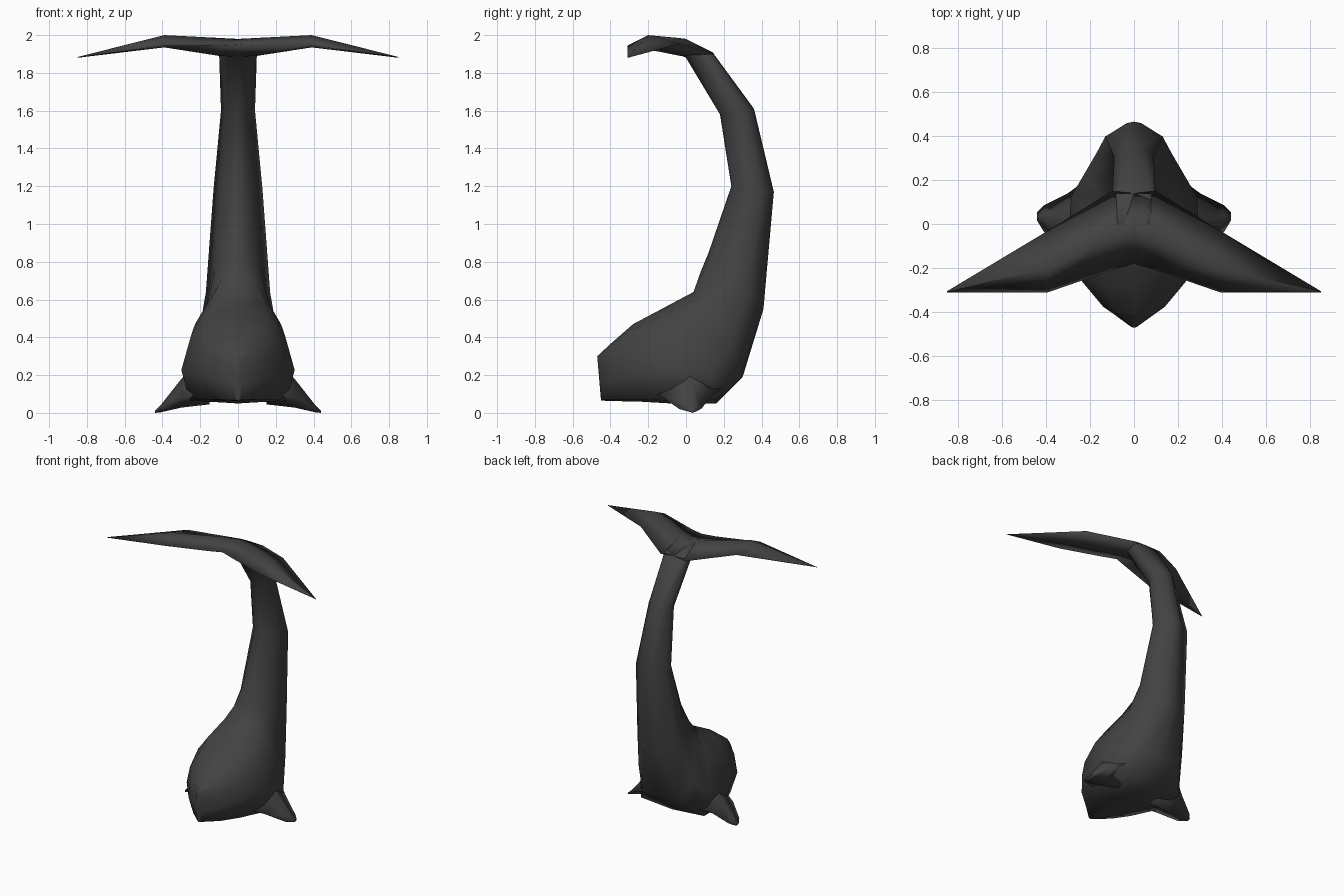
import bpy
import bmesh
import math

cube = bpy.data.objects.get("Cube")
if cube:
    bpy.data.objects.remove(cube)

COLOUR = (0.055, 0.055, 0.055, 1)
skin = bpy.data.materials.new("charcoal skin")
skin.use_nodes = True
skin.diffuse_color = COLOUR
skin.node_tree.nodes["Principled BSDF"].inputs["Base Color"].default_value = COLOUR


def loft(name, rings, angle):
    """Skin a list of equal-length point rings and cap both ends."""
    bm = bmesh.new()
    loops = [[bm.verts.new(p) for p in ring] for ring in rings]
    for a, b in zip(loops, loops[1:]):
        for i in range(len(a)):
            j = (i + 1) % len(a)
            bm.faces.new((a[i], a[j], b[j], b[i]))
    bm.faces.new(loops[0])
    bm.faces.new(loops[-1])
    bmesh.ops.remove_doubles(bm, verts=bm.verts, dist=0.0005)
    bmesh.ops.recalc_face_normals(bm, faces=bm.faces)
    mesh = bpy.data.meshes.new(name)
    bm.to_mesh(mesh)
    bm.free()
    mesh.materials.append(skin)
    obj = bpy.data.objects.new(name, mesh)
    bpy.context.collection.objects.link(obj)
    bpy.ops.object.select_all(action='DESELECT')
    obj.select_set(True)
    bpy.context.view_layer.objects.active = obj
    bpy.ops.object.shade_smooth_by_angle(angle=math.radians(angle))
    return obj


def body_ring(front, back, width, shoulder, side, belly):
    """Mirrored cross-section between a front point and a back point (y, z)."""
    upper = 0.5 + 0.6 * shoulder
    half = [(0, 0), (shoulder, 0.07), (upper, 0.29), (1, side), (belly, 0.97), (0, 1)]
    full = half + [(-x, t) for x, t in reversed(half[1:-1])]
    return [(x * width,
             front[0] + (back[0] - front[0]) * t,
             front[1] + (back[1] - front[1]) * t) for x, t in full]


# Body from the blunt nose, round the belly and up the curled tail:
# front point, back point, half width, shoulder, widest position, belly width
body = [
    ((-0.47, 0.30), (-0.45, 0.065), 0.02, 0.6, 0.6, 0.8),
    ((-0.40, 0.365), (-0.36, 0.062), 0.14, 0.6, 0.6, 0.8),
    ((-0.28, 0.47), (-0.25, 0.06), 0.235, 0.6, 0.6, 0.8),
    ((-0.12, 0.555), (-0.08, 0.05), 0.30, 0.55, 0.65, 0.85),
    ((0.04, 0.64), (0.16, 0.05), 0.285, 0.5, 0.72, 0.9),
    ((0.075, 0.74), (0.30, 0.19), 0.22, 0.4, 0.72, 0.7),
    ((0.12, 0.85), (0.41, 0.55), 0.17, 0.35, 0.70, 0.35),
    ((0.24, 1.20), (0.465, 1.17), 0.13, 0.35, 0.70, 0.25),
    ((0.18, 1.58), (0.36, 1.61), 0.09, 0.35, 0.70, 0.35),
    ((0.0, 1.88), (0.14, 1.91), 0.10, 0.45, 0.75, 0.8),
    ((-0.06, 1.91), (0.0, 1.975), 0.09, 0.6, 0.75, 0.8),
]
loft("body_and_tail", [body_ring(*r) for r in body], 80)


# Fluke sections along x: front, top, back and bottom points (y, z)
fluke = [
    (0.0, (-0.18, 1.95), (0.0, 1.98), (0.14, 1.91), (0.0, 1.885)),
    (0.10, (-0.21, 1.945), (-0.04, 1.985), (0.15, 1.90), (-0.03, 1.89)),
    (0.39, (-0.31, 1.945), (-0.20, 2.0), (-0.03, 1.955), (-0.20, 1.935)),
    (0.85, (-0.31, 1.882), (-0.308, 1.884), (-0.306, 1.882), (-0.308, 1.88)),
]
# Fin sections in the same order
fin = [
    (0.15, (-0.20, 0.12), (0.0, 0.34), (0.25, 0.16), (0.02, 0.045)),
    (0.30, (-0.12, 0.08), (0.02, 0.18), (0.14, 0.10), (0.02, 0.028)),
    (0.41, (-0.035, 0.02), (0.03, 0.04), (0.085, 0.025), (0.03, 0.003)),
    (0.44, (0.015, 0.008), (0.035, 0.012), (0.055, 0.008), (0.035, 0.0)),
]


def section(s, sign=1):
    return [(sign * s[0], y, z) for y, z in s[1:]]


loft("tail_fluke",
     [section(s, -1) for s in reversed(fluke[1:])] + [section(s) for s in fluke], 180)
for side, sign in (("left", 1), ("right", -1)):
    loft(side + "_fin", [section(s, sign) for s in fin], 180)
